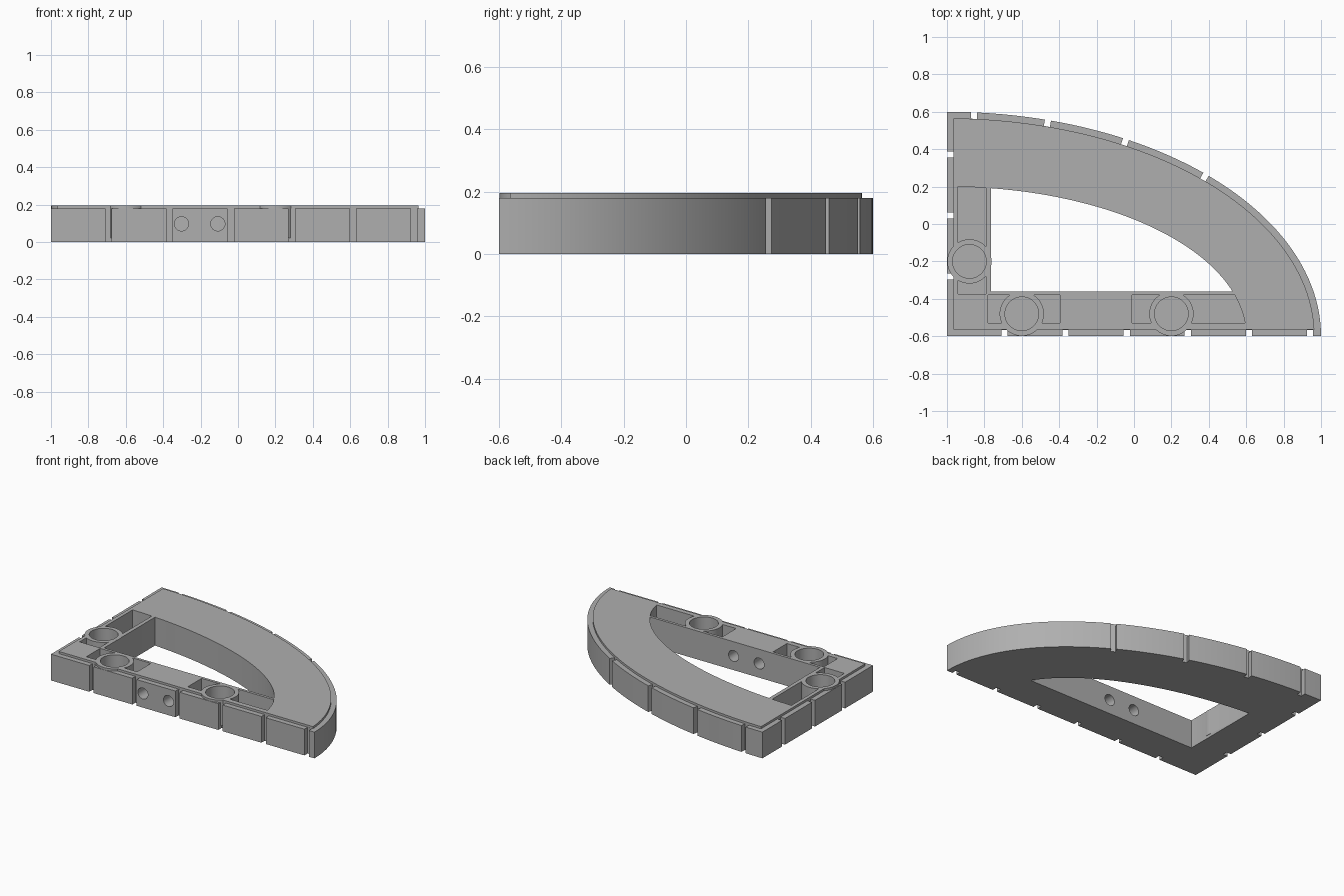
import bpy, bmesh
from math import sin, cos, asin, acos, atan2, pi
from mathutils import Vector, Matrix

cube = bpy.data.objects.get("Cube")
if cube:
    bpy.data.objects.remove(cube, do_unlink=True)

CX, CY = -1.0, -0.6          # square corner, centre of both ellipses
RIM_Z, TOP_Z, FLOOR_Z = 0.18, 0.195, 0.04
STEP = 0.035                 # rim width and groove depth
HOLE_RX, HOLE_RY = 1.6, 0.8

grey = bpy.data.materials.new("plain grey")
grey.use_nodes = True
grey.diffuse_color = (0.43, 0.43, 0.43, 1)
grey.node_tree.nodes["Principled BSDF"].inputs["Base Color"].default_value = (0.43, 0.43, 0.43, 1)


def arc(rx, ry, t0, t1, n=64):
    """Points on a quarter ellipse, t measured from the +y axis."""
    ts = [t0 + (t1 - t0) * i / n for i in range(n + 1)]
    return [(CX + rx * sin(t), CY + ry * cos(t)) for t in ts]


def prism(name, points, z0, z1):
    bm = bmesh.new()
    face = bm.faces.new([bm.verts.new((x, y, z0)) for x, y in points])
    ext = bmesh.ops.extrude_face_region(bm, geom=[face])
    moved = [v for v in ext["geom"] if isinstance(v, bmesh.types.BMVert)]
    bmesh.ops.translate(bm, verts=moved, vec=(0, 0, z1 - z0))
    bmesh.ops.recalc_face_normals(bm, faces=bm.faces)
    mesh = bpy.data.meshes.new(name)
    bm.to_mesh(mesh)
    bm.free()
    mesh.materials.append(grey)
    obj = bpy.data.objects.new(name, mesh)
    bpy.context.collection.objects.link(obj)
    return obj


def box(name, x0, x1, y0, y1, z0, z1):
    return prism(name, [(x0, y0), (x1, y0), (x1, y1), (x0, y1)], z0, z1)


def disc(name, x, y, r, z0, z1, n=48):
    ring = [(x + r * cos(2 * pi * i / n), y + r * sin(2 * pi * i / n)) for i in range(n)]
    return prism(name, ring, z0, z1)


def combine(target, tool, operation):
    mod = target.modifiers.new(operation.lower(), "BOOLEAN")
    mod.operation, mod.solver, mod.object = operation, "EXACT", tool
    bpy.context.view_layer.objects.active = target
    bpy.ops.object.modifier_apply(modifier=mod.name)
    bpy.data.objects.remove(tool, do_unlink=True)


# Quarter-ellipse body with a slightly raised, inset top plate
frame = prism("curved_frame", [(CX, CY)] + arc(2, 1.2, pi / 2, 0), 0, RIM_Z)
inner = 1.165
c = STEP
plate = prism("top_plate", [(CX + c, CY + c)]
              + arc(1.965, inner, acos(c / inner), asin(c / 1.965)), 0.05, TOP_Z)
combine(frame, plate, "UNION")

# Large opening through the frame
hx, hy = 0.236, 0.239
opening = prism("opening", [(CX + hx, CY + hy)]
                + arc(HOLE_RX, HOLE_RY, acos(hy / HOLE_RY), asin(hx / HOLE_RX)), -0.1, 0.4)
combine(frame, opening, "DIFFERENCE")

# Vertical grooves along the two straight sides
W, D = 0.0165, 0.0345
for i in range(6):
    x = -0.692 + 0.3266 * i
    combine(frame, box("groove", x - W, x + W, CY - 0.1, CY + D, -0.1, 0.4), "DIFFERENCE")
for i in range(3):
    y = 0.371 - 0.326 * i
    combine(frame, box("groove", CX - 0.1, CX + D, y - W, y + W, -0.1, 0.4), "DIFFERENCE")

# Grooves square to the curved side
for s in (0.0725, 0.27, 0.4785, 0.6925):
    t = asin(s)
    (px, py) = arc(2, 1.2, t, t, 1)[0]
    normal = atan2(cos(t) / 1.2, sin(t) / 2)
    groove = box("groove", -D, 0.1, -W, W, -0.1, 0.4)
    groove.data.transform(Matrix.Translation((px, py, 0)) @ Matrix.Rotation(normal, 4, "Z"))
    combine(frame, groove, "DIFFERENCE")

# Blind pockets around the sockets
y0, y1 = -0.53, -0.38
pockets = [
    box("pocket", -0.78, -0.395, y0, y1, FLOOR_Z, 0.4),
    prism("pocket", [(-0.01, y1), (-0.01, y0)]
          + arc(HOLE_RX, HOLE_RY, acos((y0 - CY) / HOLE_RY), acos((y1 - CY) / HOLE_RY), 8),
          FLOOR_Z, 0.4),
    prism("pocket", [(-0.94, -0.375), (-0.79, -0.375)]
          + arc(HOLE_RX, HOLE_RY, asin(0.21 / HOLE_RX), asin(0.06 / HOLE_RX), 8),
          FLOOR_Z, 0.4),
]
for pocket in pockets:
    combine(frame, pocket, "DIFFERENCE")

# Round sockets
for x, y in ((-0.6, -0.48), (0.2, -0.48), (-0.88, -0.2)):
    combine(frame, disc("socket_ring", x, y, 0.1185, 0.02, TOP_Z), "UNION")
    combine(frame, disc("socket_bore", x, y, 0.09, FLOOR_Z, 0.4), "DIFFERENCE")

# Two pin holes through the front bar
for x in (-0.302, -0.108):
    pin = disc("pin_hole", 0, 0, 0.038, -0.2, 0.2, 32)
    pin.data.transform(Matrix.Translation((x, -0.48, 0.097)) @ Matrix.Rotation(pi / 2, 4, "X"))
    combine(frame, pin, "DIFFERENCE")

# Smooth curved walls, sharp corners
bpy.ops.object.select_all(action="DESELECT")
frame.select_set(True)
bpy.context.view_layer.objects.active = frame
bpy.ops.object.shade_smooth_by_angle(angle=0.5)
